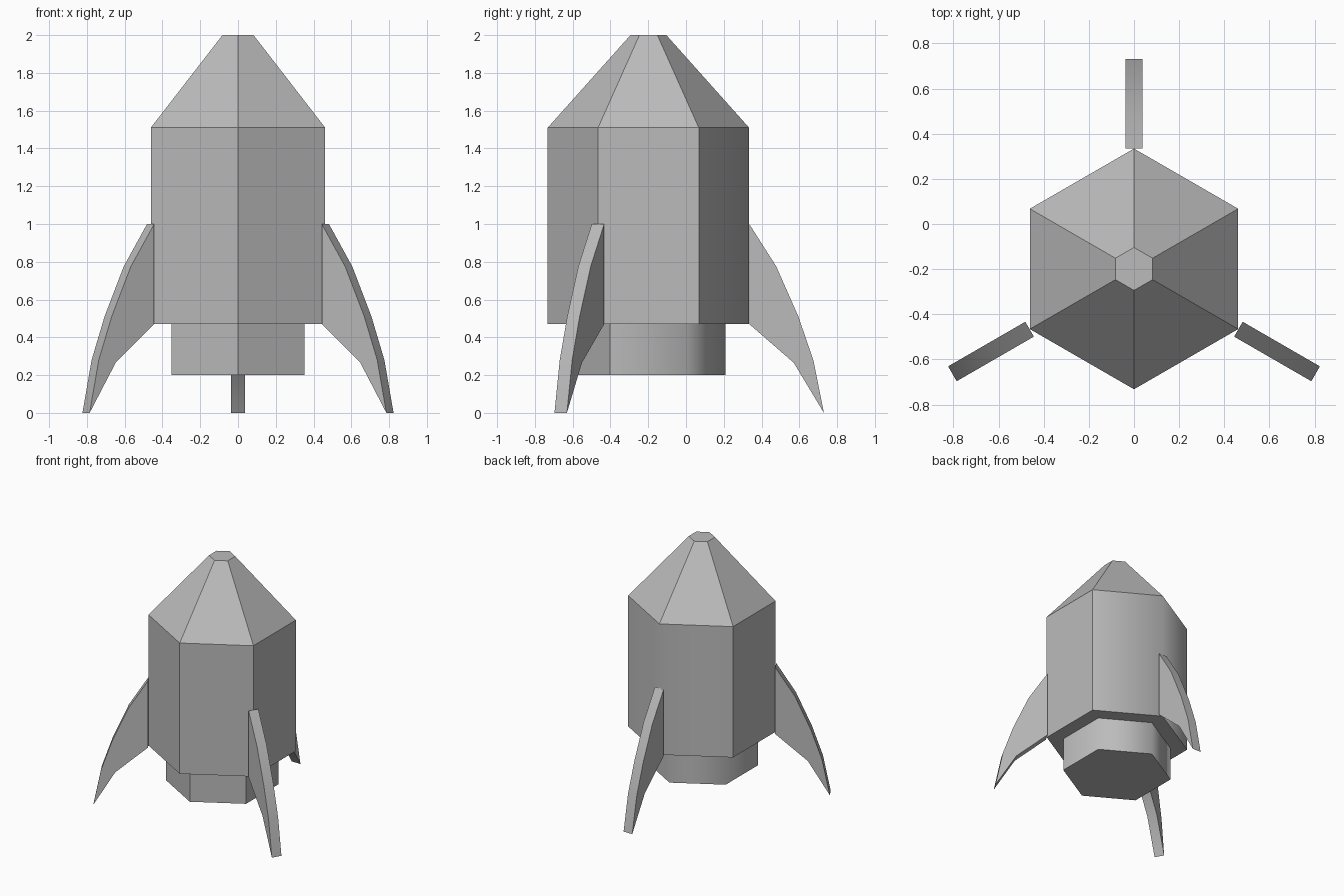
import bpy, bmesh, math
from mathutils import Vector, Matrix

if "Cube" in bpy.data.objects:
    bpy.data.objects.remove(bpy.data.objects["Cube"], do_unlink=True)

AXIS = Vector((0, -0.199, 0))      # centre line of the rocket
BODY_R, NOZZLE_R, TIP_R = 0.533, 0.407, 0.095
BASE_Z, SHOULDER_Z = 0.47, 1.51

grey = bpy.data.materials.new("plain grey")
grey.use_nodes = True
grey.diffuse_color = (0.5, 0.5, 0.5, 1)
grey.node_tree.nodes["Principled BSDF"].inputs["Base Color"].default_value = (0.5, 0.5, 0.5, 1)


def add_object(name, bm):
    mesh = bpy.data.meshes.new(name)
    bm.to_mesh(mesh)
    bm.free()
    mesh.materials.append(grey)
    obj = bpy.data.objects.new(name, mesh)
    bpy.context.collection.objects.link(obj)
    return obj


def hex_part(name, rings, cap_first=False, cap_last=False, soft_corners=()):
    """Join six-sided rings (radius, height), listed from bottom to top."""
    bm = bmesh.new()
    loops = []
    for r, z in rings:
        corners = [math.radians(90 + 60 * i) for i in range(6)]
        loops.append([bm.verts.new(AXIS + Vector((r * math.cos(a), r * math.sin(a), z)))
                      for a in corners])
    for low, high in zip(loops, loops[1:]):
        for i in range(6):
            j = (i + 1) % 6
            bm.faces.new((low[i], low[j], high[j], high[i]))
    if cap_first:
        bm.faces.new(loops[0][::-1])
    if cap_last:
        bm.faces.new(loops[-1])
    # Smooth only the chosen upright corners, keep every other edge crisp
    for f in bm.faces:
        f.smooth = bool(soft_corners)
    for e in bm.edges:
        e.smooth = False
    for low, high in zip(loops, loops[1:]):
        for i in soft_corners:
            edge = bm.edges.get((low[i], high[i]))
            if edge and abs(low[i].co.z - high[i].co.z) > 0.01:
                edge.smooth = True
    return add_object(name, bm)


# Hull, nose and engine
hex_part("body", [(NOZZLE_R, BASE_Z), (BODY_R, BASE_Z), (BODY_R, SHOULDER_Z)],
         soft_corners=(0,))
hex_part("nose_cone", [(BODY_R, SHOULDER_Z), (TIP_R, 2.0)], cap_last=True)
hex_part("engine_nozzle", [(NOZZLE_R, 0.2), (NOZZLE_R, BASE_Z)],
         cap_first=True, soft_corners=(0, 1, 5))

# Swept fins: outline of distance from the axis and height
FIN = [(0.534, 1.0), (0.677, 0.775), (0.794, 0.51), (0.873, 0.28),
       (0.929, 0.0), (0.77, 0.265), (0.534, 0.47)]
HALF = 0.038


def fin(name, degrees):
    bm = bmesh.new()
    sides = [[bm.verts.new((r, s * HALF, z)) for r, z in FIN] for s in (-1, 1)]
    for side in sides:
        bm.faces.new(side)
    for i in range(len(FIN)):
        j = (i + 1) % len(FIN)
        bm.faces.new((sides[0][i], sides[0][j], sides[1][j], sides[1][i]))
    bmesh.ops.recalc_face_normals(bm, faces=bm.faces)
    bm.transform(Matrix.Translation(AXIS) @ Matrix.Rotation(math.radians(degrees), 4, 'Z'))
    # Curved edge strips shade smoothly, the flat sides stay crisp
    for f in bm.faces:
        f.smooth = True
    for e in bm.edges:
        e.smooth = e.calc_face_angle(math.pi) < math.radians(30)
    return add_object(name, bm)


for name, degrees in (("back_fin", 90), ("front_right_fin", 210), ("front_left_fin", 330)):
    fin(name, degrees)
